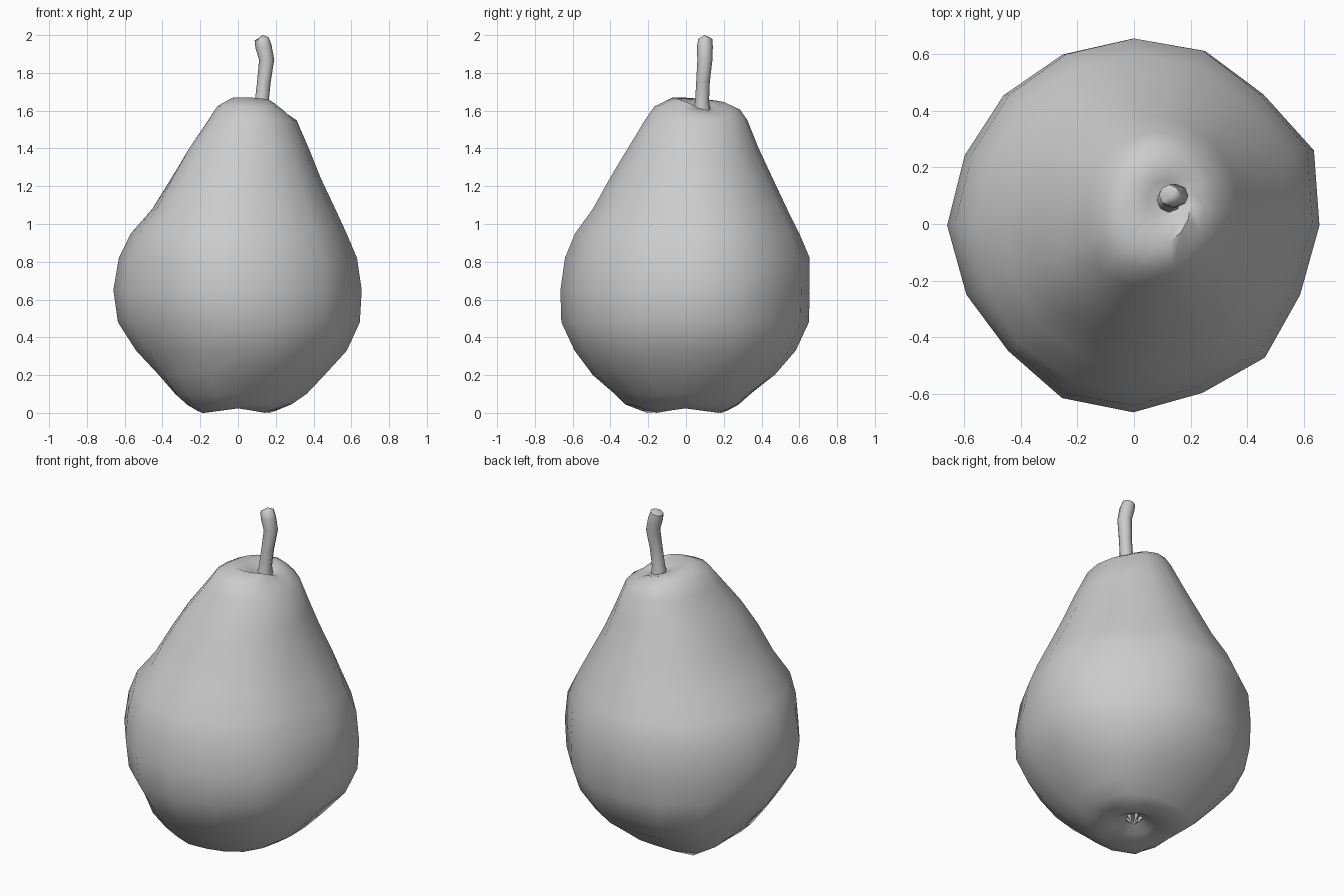
import bpy
import bmesh
import math
from mathutils import Vector

default_cube = bpy.data.objects.get("Cube")
if default_cube:
    bpy.data.objects.remove(default_cube, do_unlink=True)

# One plain colour for the whole fruit
grey = bpy.data.materials.new("plain_grey")
grey.use_nodes = True
grey.diffuse_color = (0.6, 0.6, 0.6, 1)
grey.node_tree.nodes["Principled BSDF"].inputs["Base Color"].default_value = grey.diffuse_color


def loft(name, rings, bottom_centre, top_centre, sharp_angle):
    """Skin a stack of equal rings and close both ends with a fan."""
    mesh = bpy.data.meshes.new(name)
    bm = bmesh.new()
    loops = [[bm.verts.new(point) for point in ring] for ring in rings]
    count = len(loops[0])
    first = bm.verts.new(bottom_centre)
    last = bm.verts.new(top_centre)
    for i in range(count):
        j = (i + 1) % count
        for lower, upper in zip(loops, loops[1:]):
            bm.faces.new((lower[i], lower[j], upper[j], upper[i]))
        bm.faces.new((first, loops[0][j], loops[0][i]))
        bm.faces.new((last, loops[-1][i], loops[-1][j]))
    bmesh.ops.recalc_face_normals(bm, faces=bm.faces)
    bm.to_mesh(mesh)
    bm.free()
    mesh.materials.append(grey)
    part = bpy.data.objects.new(name, mesh)
    bpy.context.collection.objects.link(part)
    bpy.ops.object.select_all(action="DESELECT")
    part.select_set(True)
    bpy.context.view_layer.objects.active = part
    bpy.ops.object.shade_smooth_by_angle(angle=math.radians(sharp_angle))
    return part


# Uneven plan outline: radius factor at each step around the belly
OUTLINE = [1, 1.05, .99, 1.01, 1, .99, .985, .98, 1, .97, .95, 1, 1, .97, 1, .97]
SIDES = len(OUTLINE)

# Body extents: height, left x, right x, front y, back y
PROFILE = [
    (.01, -.2, .2, -.22, .21),
    (.045, -.26, .28, -.31, .27),
    (.1, -.32, .36, -.37, .33),
    (.2, -.41, .455, -.49, .46),
    (.33, -.535, .575, -.59, .575),
    (.48, -.635, .645, -.66, .65),
    (.65, -.66, .655, -.665, .655),
    (.82, -.63, .63, -.64, .655),
    (.95, -.565, .575, -.585, .6),
    (1.08, -.45, .515, -.49, .535),
    (1.25, -.345, .435, -.395, .455),
    (1.4, -.255, .375, -.305, .385),
    (1.55, -.155, .31, -.215, .325),
    (1.615, -.11, .25, -.165, .285),
    (1.655, -.03, .2, -.07, .21),
]

# Swellings: direction in degrees, height, reach up and down, outward push
SWELLINGS = [
    (225, 1.25, .5, .06),
    (225, .06, .25, .07),
    (135, .2, .3, .09),
    (45, .14, .25, .05),
]


def swelling(angle, z):
    total = 0
    for direction, height, reach, push in SWELLINGS:
        around = max(0, math.cos(angle - math.radians(direction))) ** 8
        along = max(0, 1 - ((z - height) / reach) ** 2)
        total += push * around * along
    return total


def body_ring(z, x_low, x_high, y_low, y_high):
    ring = []
    belly = min(1, max(0, (1.4 - z) / 0.5), z / 0.4)
    for i, factor in enumerate(OUTLINE):
        angle = math.tau * i / SIDES
        scale = 1 + (factor - 1) * belly
        push = swelling(angle, z)
        x = (x_low + x_high) / 2 + ((x_high - x_low) / 2 * scale + push) * math.cos(angle)
        y = (y_low + y_high) / 2 + ((y_high - y_low) / 2 * scale + push) * math.sin(angle)
        height = z
        if z < 0.02:
            # Four soft lobes under the fruit
            height = 0.012 + 0.012 * math.cos(4 * angle)
        elif z > 1.55:
            # The shoulder drops towards the back left, with a notch at the left
            notch = max(0, math.cos(angle - 0.35)) ** 4
            height -= (z - 1.55) * (0.15 * math.cos(angle - 1) + 0.4 * notch)
        ring.append(Vector((x, y, height)))
    return ring


def round_ring(centre, radius, lean=0, sides=SIDES):
    """A ring around a point, tipped along x by the lean."""
    ring = []
    for i in range(sides):
        angle = math.tau * i / sides
        offset = Vector((math.cos(angle), math.sin(angle), -lean * math.cos(angle)))
        ring.append(Vector(centre) + offset * radius)
    return ring


# Body with a dimple at each end
rings = [round_ring((0, 0, .07), .05), round_ring((0, 0, .035), .11)]
rings += [body_ring(*extents) for extents in PROFILE]
rings.append(round_ring((.11, .085, 1.622), .068, lean=.3))
loft("pear_body", rings, (0, 0, .08), (.12, .09, 1.6), 60)

# Bent stem, flared at the foot
STEM_PATH = [
    (.12, .085, 1.58, .05),
    (.126, .085, 1.65, .037),
    (.137, .09, 1.75, .036),
    (.152, .1, 1.87, .04),
    (.135, .1, 1.94, .042),
    (.125, .102, 1.98, .037),
]
stem_rings = [round_ring((x, y, z), r, -.25 if z > 1.9 else 0, 8) for x, y, z, r in STEM_PATH]
loft("stem", stem_rings, (.12, .085, 1.57), (.13, .1, 2), 50)

# Dried blossom tips in the lower dimple
for k in range(5):
    angle = math.tau * k / 5
    direction = Vector((math.cos(angle), math.sin(angle), 0))
    foot = direction * .04 + Vector((0, 0, .075))
    tip = direction * .015 + Vector((0, 0, .03))
    loft("blossom_tip", [round_ring(foot, .018, sides=4)], foot, tip, 30)
